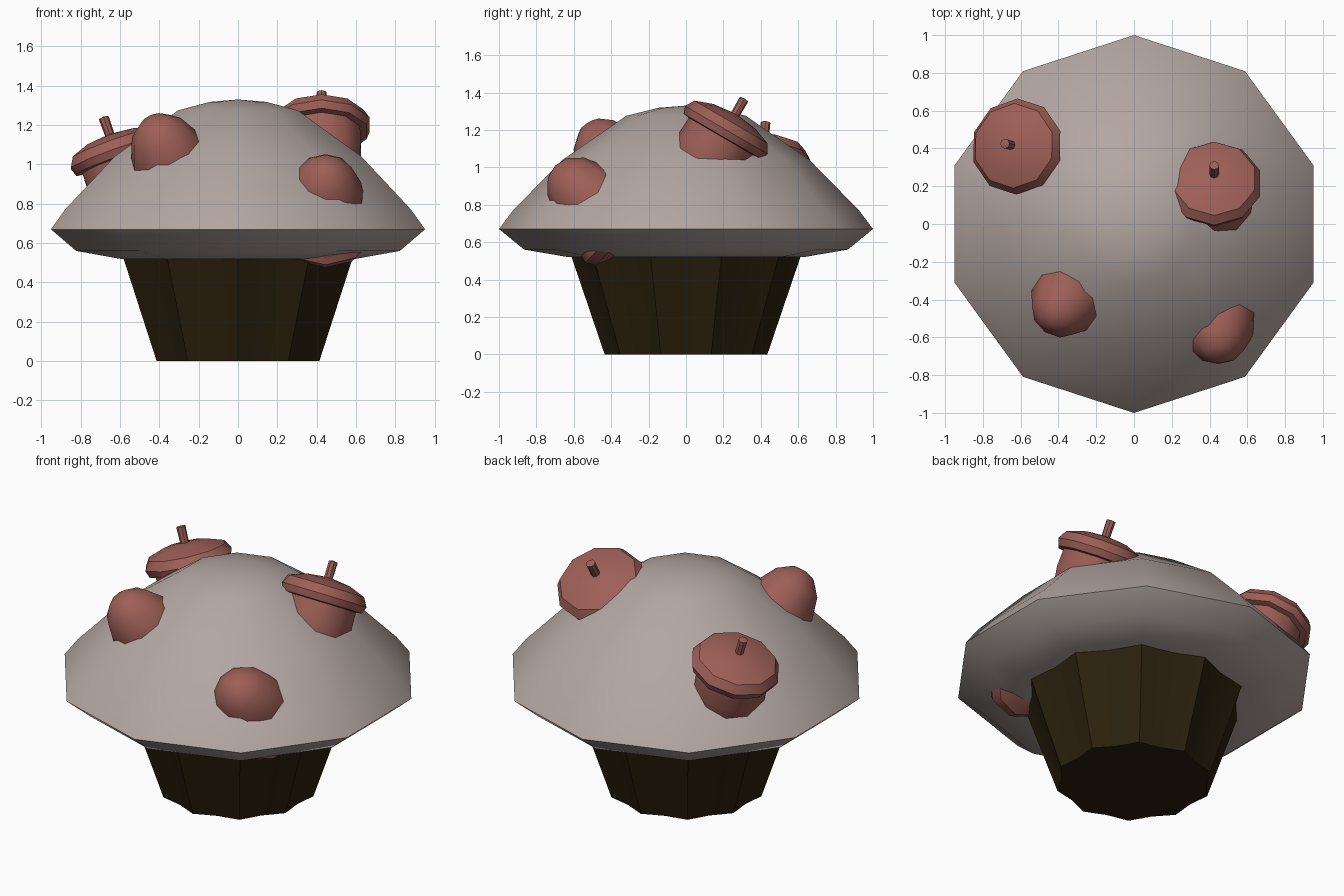
import bpy, bmesh, math
from mathutils import Vector

if "Cube" in bpy.data.objects:
    bpy.data.objects.remove(bpy.data.objects["Cube"])


def material(name, rgb):
    m = bpy.data.materials.new(name)
    m.diffuse_color = (*rgb, 1)
    m.use_nodes = True
    m.node_tree.nodes["Principled BSDF"].inputs["Base Color"].default_value = m.diffuse_color
    return m


CREAM = material("pale_grey_cream", (0.45, 0.385, 0.36))
RED = material("acorn_red", (0.34, 0.115, 0.095))
BROWN = material("dark_brown", (0.024, 0.015, 0.004))


def lathe(name, profile, sides, mat, origin=(0, 0, 0), axis=(0, 0, 1), inset=1.0):
    """Spin (radius, height) points; every other spoke is scaled by inset."""
    bm = bmesh.new()
    rings = []
    for r, z in profile:
        if r == 0:
            rings.append([bm.verts.new((0, 0, z))])
            continue
        ring = []
        for i in range(sides):
            a = math.pi / 2 + 2 * math.pi * i / sides
            k = r * (inset if i % 2 else 1)
            ring.append(bm.verts.new((k * math.cos(a), k * math.sin(a), z)))
        rings.append(ring)
    for lo, hi in zip(rings, rings[1:]):
        for i in range(sides):
            j = (i + 1) % sides
            quad = [lo[i % len(lo)], lo[j % len(lo)], hi[j % len(hi)], hi[i % len(hi)]]
            bm.faces.new(list(dict.fromkeys(quad)))
    bmesh.ops.recalc_face_normals(bm, faces=bm.faces)
    me = bpy.data.meshes.new(name)
    bm.to_mesh(me)
    bm.free()
    me.materials.append(mat)
    me.shade_smooth()
    me.set_sharp_from_angle(angle=math.radians(38))
    ob = bpy.data.objects.new(name, me)
    ob.location = origin
    up = Vector((0, 0, 1))
    ob.rotation_mode = 'QUATERNION'
    ob.rotation_quaternion = up.rotation_difference(Vector(axis))
    bpy.context.collection.objects.link(ob)
    return ob


# Fluted paper cup
lathe("paper_cup", [(0, 0), (0.435, 0), (0.615, 0.53), (0, 0.53)], 20, BROWN, inset=0.92)

# Ten-sided muffin top
lathe("muffin_top", [(0, 0.52), (0.63, 0.52), (0.865, 0.56), (1, 0.67), (0.925, 0.77),
                     (0.66, 1.04), (0.32, 1.275), (0.15, 1.318), (0, 1.33)], 10, CREAM)

# Acorns: nut, cap and stem along one axis
NUT = [(0, -0.48), (0.07, -0.465), (0.14, -0.40), (0.19, -0.28), (0.21, -0.15), (0.205, -0.02), (0, -0.02)]
CAP = [(0, -0.04), (0.2, -0.045), (0.24, -0.04), (0.255, 0), (0.225, 0.05), (0.13, 0.085), (0, 0.1)]
STEM = [(0, 0.06), (0.024, 0.06), (0.026, 0.19), (0, 0.195)]
ACORNS = {
    "right": ((0.425, 0.215, 1.20), (0.0, 0.5, 0.86)),
    "left": ((-0.62, 0.41, 1.06), (-0.33, 0.08, 0.93)),
    "front_left_buried": ((-0.27, -0.28, 0.85), (0.35, 0.5, -0.79)),
    "front_right_buried": ((0.445, -0.36, 0.67), (0.0, 0.7, -0.7)),
}
for place, (origin, axis) in ACORNS.items():
    lathe("acorn_nut_" + place, NUT, 10, RED, origin, axis)
    lathe("acorn_cap_" + place, CAP, 10, RED, origin, axis)
    lathe("acorn_stem_" + place, STEM, 8, RED, origin, axis)
